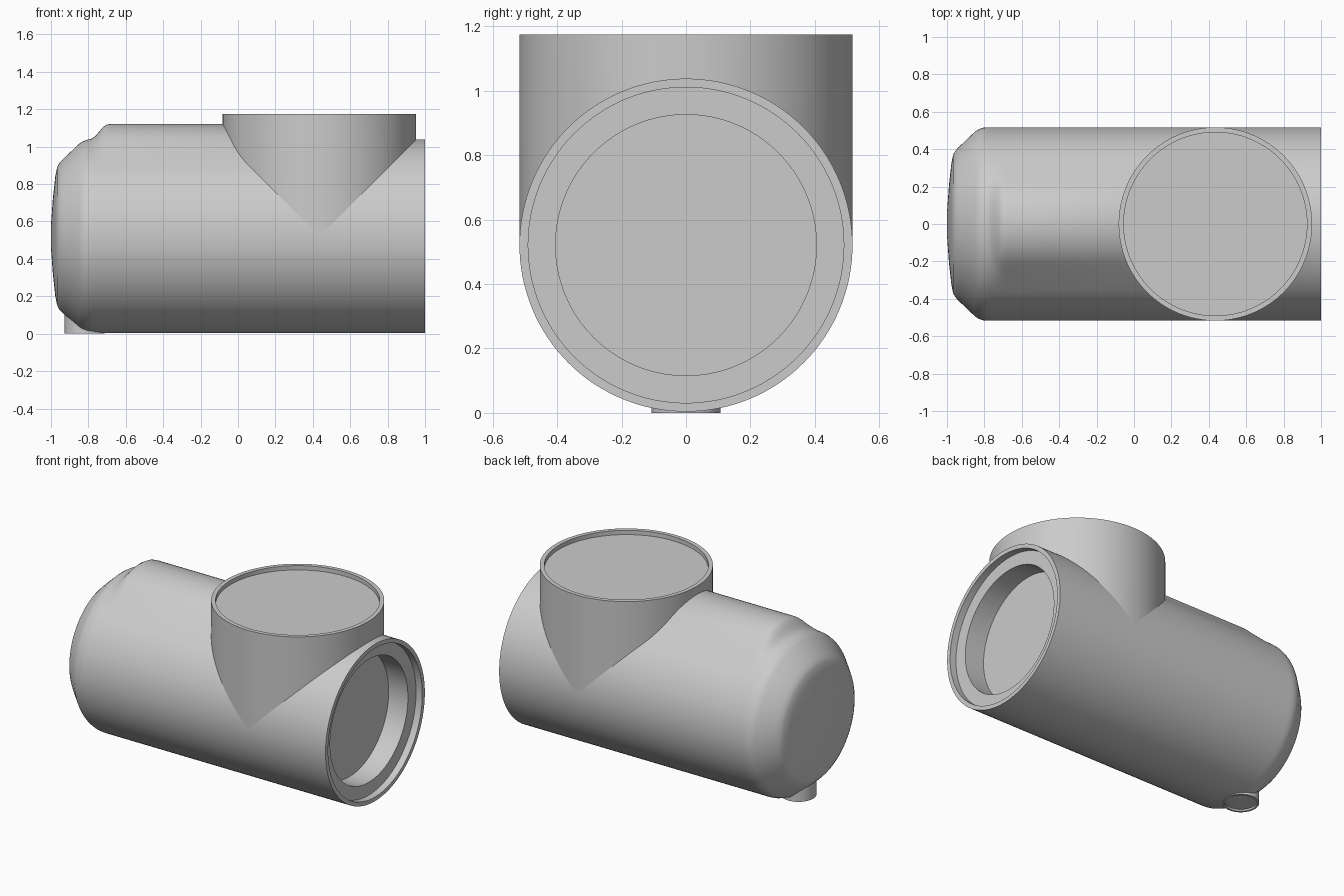
import bpy, bmesh, math

if "Cube" in bpy.data.objects:
    bpy.data.objects.remove(bpy.data.objects["Cube"], do_unlink=True)

SEG = 128
R = 0.517            # pipe and collar radius
AXIS = 0.521         # height of the pipe axis
HUMP_R = 0.3         # radius of the ridge along the top
HUMP_D = 0.3         # ridge centre above the pipe axis
COLLAR_X = 0.435

grey = bpy.data.materials.new("plain grey")
grey.use_nodes = True
colour = (0.6, 0.6, 0.6, 1)
grey.diffuse_color = colour
grey.node_tree.nodes["Principled BSDF"].inputs["Base Color"].default_value = colour


def loft(name, rings, cap_start=True, cap_end=True):
    """Skin a list of point rings and shade the result."""
    bm = bmesh.new()
    loops = [[bm.verts.new(p) for p in ring] for ring in rings]
    for a, b in zip(loops, loops[1:]):
        for i in range(SEG):
            j = (i + 1) % SEG
            bm.faces.new((a[i], a[j], b[j], b[i]))
    if cap_start:
        bm.faces.new(loops[0])
    if cap_end:
        bm.faces.new(loops[-1])
    bmesh.ops.recalc_face_normals(bm, faces=bm.faces)
    mesh = bpy.data.meshes.new(name)
    bm.to_mesh(mesh)
    bm.free()
    mesh.materials.append(grey)
    obj = bpy.data.objects.new(name, mesh)
    bpy.context.collection.objects.link(obj)
    bpy.ops.object.select_all(action="DESELECT")
    obj.select_set(True)
    bpy.context.view_layer.objects.active = obj
    bpy.ops.object.shade_smooth_by_angle(angle=math.radians(32))
    return obj


ANGLES = [math.tau * i / SEG for i in range(SEG)]


def ridge(angle):
    """Extra radius where a small circle is blended tangentially onto the pipe."""
    a = abs(math.remainder(angle, math.tau))
    t = math.acos((R - HUMP_R) / HUMP_D)
    start = math.atan2(HUMP_R * math.sin(t), HUMP_D + HUMP_R * math.cos(t))
    if a >= t:
        return 0
    if a >= start:
        return R / math.cos(a - t) - R
    return HUMP_D * math.cos(a) + math.sqrt(HUMP_R**2 - (HUMP_D * math.sin(a))**2) - R


def pipe_ring(x, radius, hump):
    ring = []
    for a in ANGLES:
        rho = radius + hump * ridge(a)
        ring.append((x, rho * math.sin(a), AXIS + rho * math.cos(a)))
    return ring


def upright_ring(x, z, radius):
    return [(x + radius * math.cos(a), radius * math.sin(a), z) for a in ANGLES]


# Pipe body: domed end, chamfer, ridge, then the stepped socket (x, radius, ridge amount)
body = [
    (-1.0, 0.06, 0), (-0.99, 0.2, 0), (-0.977, 0.32, 0), (-0.967, 0.37, 0),
    (-0.955, 0.392, 0), (-0.935, 0.413, 0), (-0.85, 0.494, 0), (-0.83, 0.507, 0),
    (-0.805, 0.515, 0.01), (-0.78, R, 0.07), (-0.76, R, 0.25), (-0.74, R, 0.55),
    (-0.72, R, 0.83), (-0.70, R, 0.97), (-0.68, R, 1), (0.25, R, 1), (0.4, R, 0),
    (1.0, R, 0), (1.0, 0.49, 0), (0.955, 0.49, 0), (0.955, 0.405, 0), (0.815, 0.405, 0),
]
loft("pipe_body", [pipe_ring(*p) for p in body])

# Branch collar: saddle-cut lower edge, thin rim and shallow recessed lid
saddle = [(COLLAR_X + R * math.cos(a), R * math.sin(a), AXIS + R * abs(math.cos(a)) - 0.02)
          for a in ANGLES]
loft("branch_collar", [saddle] + [upright_ring(COLLAR_X, z, r) for z, r in
                                  ((1.175, R), (1.175, 0.49), (1.147, 0.49))],
     cap_start=False)

# Small round foot under the domed end, with a recessed underside
loft("foot", [upright_ring(-0.82, z, r) for z, r in
              ((0.25, 0.107), (0, 0.107), (0, 0.094), (0.012, 0.094))])
